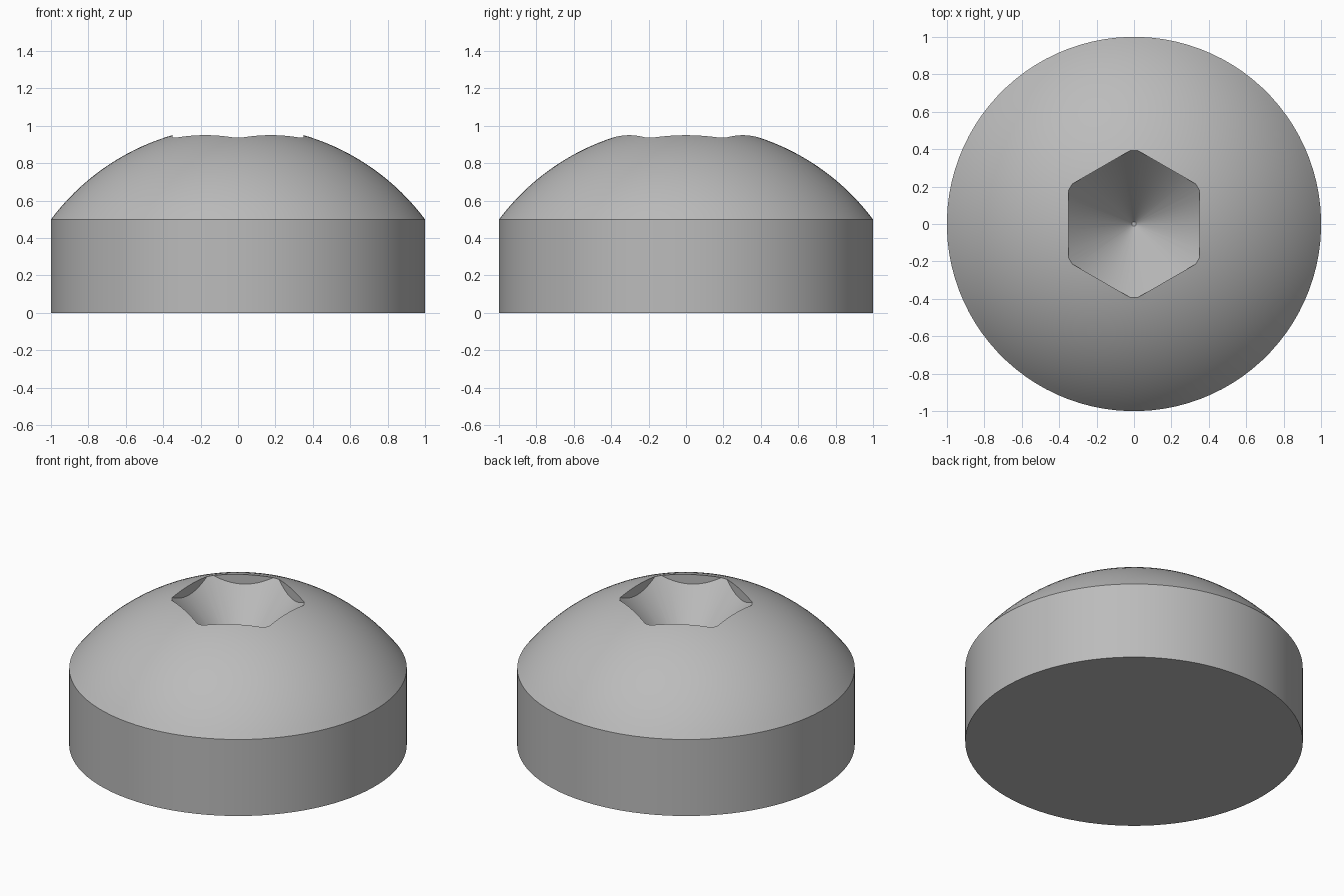
import bpy, bmesh, math

cube = bpy.data.objects.get("Cube")
if cube:
    bpy.data.objects.remove(cube, do_unlink=True)

SEGMENTS = 96
DOME_RADIUS, DOME_CENTRE = 1.25, -0.25
RIM_Z = 0.5
RECESS_RIM, RECESS_RIM_Z = 0.39, 0.9376
HEX_APOTHEM = 0.35

steel = bpy.data.materials.new("steel_grey")
steel.use_nodes = True
grey = (0.5, 0.5, 0.5, 1)
steel.diffuse_color = grey
steel.node_tree.nodes["Principled BSDF"].inputs["Base Color"].default_value = grey


def lathe(name, profile, sides):
    """Turn a bottom-to-top (radius, z) profile into a closed solid."""
    bm = bmesh.new()
    rings = []
    for r, z in profile:
        angles = [math.tau * (i + 0.5) / sides for i in range(sides)]
        rings.append([bm.verts.new((r * math.cos(a), r * math.sin(a), z)) for a in angles])
    for low, high in zip(rings, rings[1:]):
        for i in range(sides):
            j = (i + 1) % sides
            bm.faces.new((low[i], low[j], high[j], high[i]))
    bm.faces.new(rings[0][::-1])
    bm.faces.new(rings[-1])
    mesh = bpy.data.meshes.new(name)
    bm.to_mesh(mesh)
    bm.free()
    mesh.materials.append(steel)
    obj = bpy.data.objects.new(name, mesh)
    bpy.context.collection.objects.link(obj)
    return obj


def combine(obj, other, operation):
    """Apply a boolean and drop the helper."""
    mod = obj.modifiers.new("cut", 'BOOLEAN')
    mod.operation, mod.solver, mod.object = operation, 'EXACT', other
    bpy.context.view_layer.objects.active = obj
    bpy.ops.object.modifier_apply(modifier=mod.name)
    bpy.data.objects.remove(other, do_unlink=True)


# Round head: straight skirt below a spherical dome
edge_angle = math.asin(1 / DOME_RADIUS)
steps = 24
profile = [(1, 0)]
for k in range(steps):
    a = edge_angle * (1 - k / steps)
    profile.append((DOME_RADIUS * math.sin(a), DOME_CENTRE + DOME_RADIUS * math.cos(a)))
head = lathe("screw_head", profile, SEGMENTS)

# Recess: a cone trimmed by a hexagonal prism
slope = (RECESS_RIM_Z - RIM_Z) / RECESS_RIM
recess = lathe("recess_cutter", [(0.012, RIM_Z), (0.6, RIM_Z + 0.6 * slope)], SEGMENTS)
hexagon = lathe("hex_cutter", [(HEX_APOTHEM / math.cos(math.pi / 6), z) for z in (0.4, 1.1)], 6)
combine(recess, hexagon, 'INTERSECT')
combine(head, recess, 'DIFFERENCE')

# Smooth shading with crisp edges
bpy.ops.object.select_all(action='DESELECT')
head.select_set(True)
bpy.context.view_layer.objects.active = head
bpy.ops.object.shade_smooth_by_angle(angle=math.radians(25))
